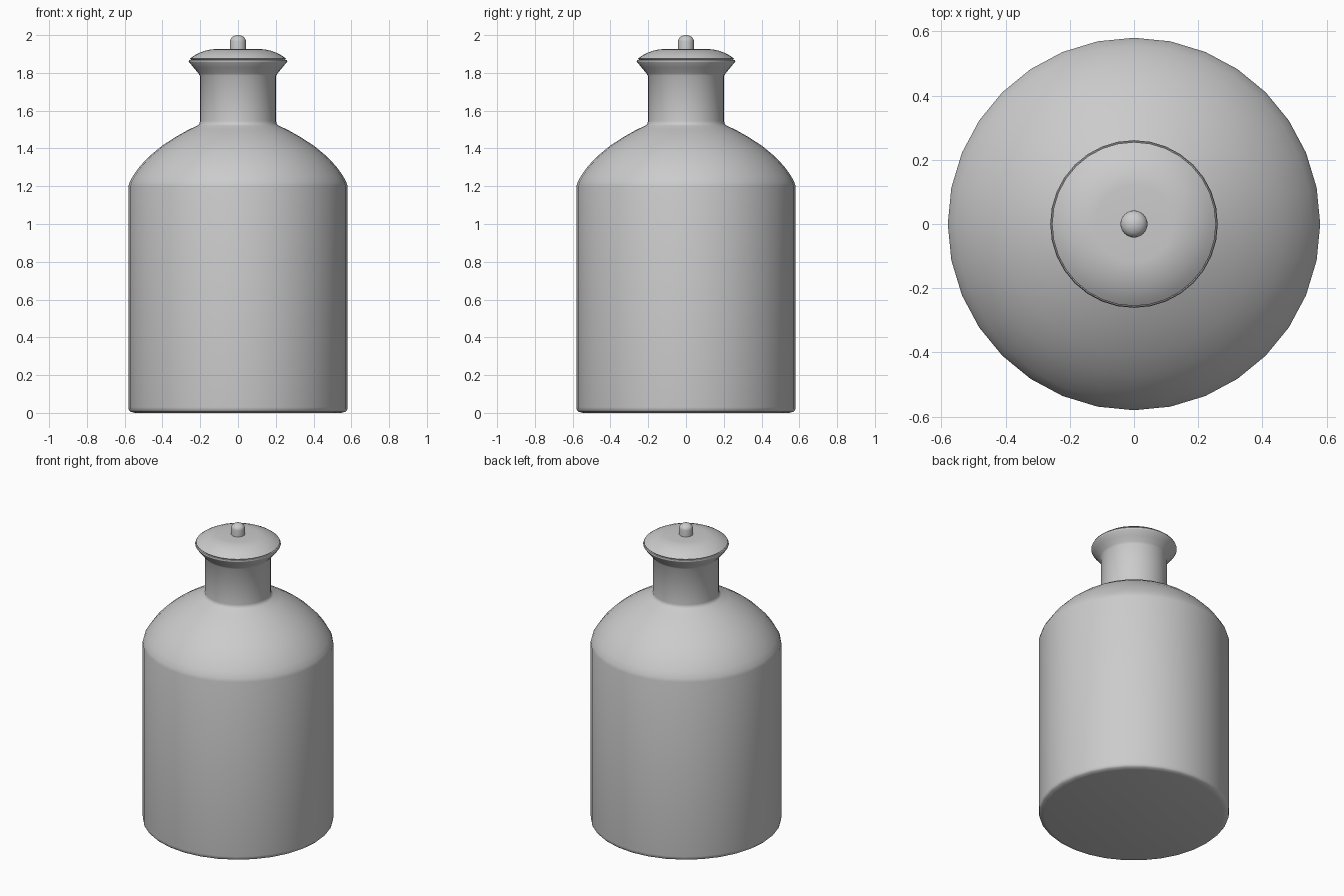
import bpy, bmesh, math

if "Cube" in bpy.data.objects:
    bpy.data.objects.remove(bpy.data.objects["Cube"])

SIDES = 32


def lathe(name, profile, angle=40):
    """Revolve (radius, z) points around z; radius 0 makes a pole."""
    bm = bmesh.new()
    rings = []
    for r, z in profile:
        if r == 0:
            rings.append([bm.verts.new((0, 0, z))] * SIDES)
        else:
            rings.append([bm.verts.new((r * math.cos(2 * math.pi * i / SIDES),
                                        r * math.sin(2 * math.pi * i / SIDES), z))
                          for i in range(SIDES)])
    for a, b in zip(rings, rings[1:]):
        for i in range(SIDES):
            j = (i + 1) % SIDES
            corners = list(dict.fromkeys((a[i], a[j], b[j], b[i])))
            bm.faces.new(corners)
    bmesh.ops.recalc_face_normals(bm, faces=bm.faces)
    mesh = bpy.data.meshes.new(name)
    bm.to_mesh(mesh)
    bm.free()
    obj = bpy.data.objects.new(name, mesh)
    bpy.context.collection.objects.link(obj)
    bpy.ops.object.select_all(action='DESELECT')
    obj.select_set(True)
    bpy.context.view_layer.objects.active = obj
    bpy.ops.object.shade_smooth_by_angle(angle=math.radians(angle))
    return obj


# Bottle: softened base, straight wall, domed shoulder, neck and flared lip
lathe("bottle", [
    (0, 0), (0.545, 0), (0.57, 0.006), (0.578, 0.014), (0.58, 0.03),
    (0.58, 1.2), (0.574, 1.222), (0.555, 1.256), (0.52, 1.305), (0.47, 1.358),
    (0.405, 1.412), (0.33, 1.461), (0.26, 1.5), (0.215, 1.521), (0.204, 1.53),
    (0.202, 1.545), (0.202, 1.785), (0.21, 1.798), (0.235, 1.828),
    (0.258, 1.856), (0.261, 1.862), (0.258, 1.868), (0, 1.868)], 60)

# Stopper: shallow domed lid
lathe("stopper_lid", [
    (0, 1.866), (0.245, 1.866), (0.255, 1.875), (0.235, 1.89), (0.205, 1.906),
    (0.175, 1.917), (0.145, 1.924), (0.12, 1.926), (0, 1.926)])

# Knob: short post with rounded top
dome = [(0.042 * math.cos(t * math.pi / 12), 1.968 + 0.032 * math.sin(t * math.pi / 12))
        for t in range(6)]
lathe("stopper_knob", [(0, 1.92), (0.042, 1.92)] + dome + [(0, 2.0)])
